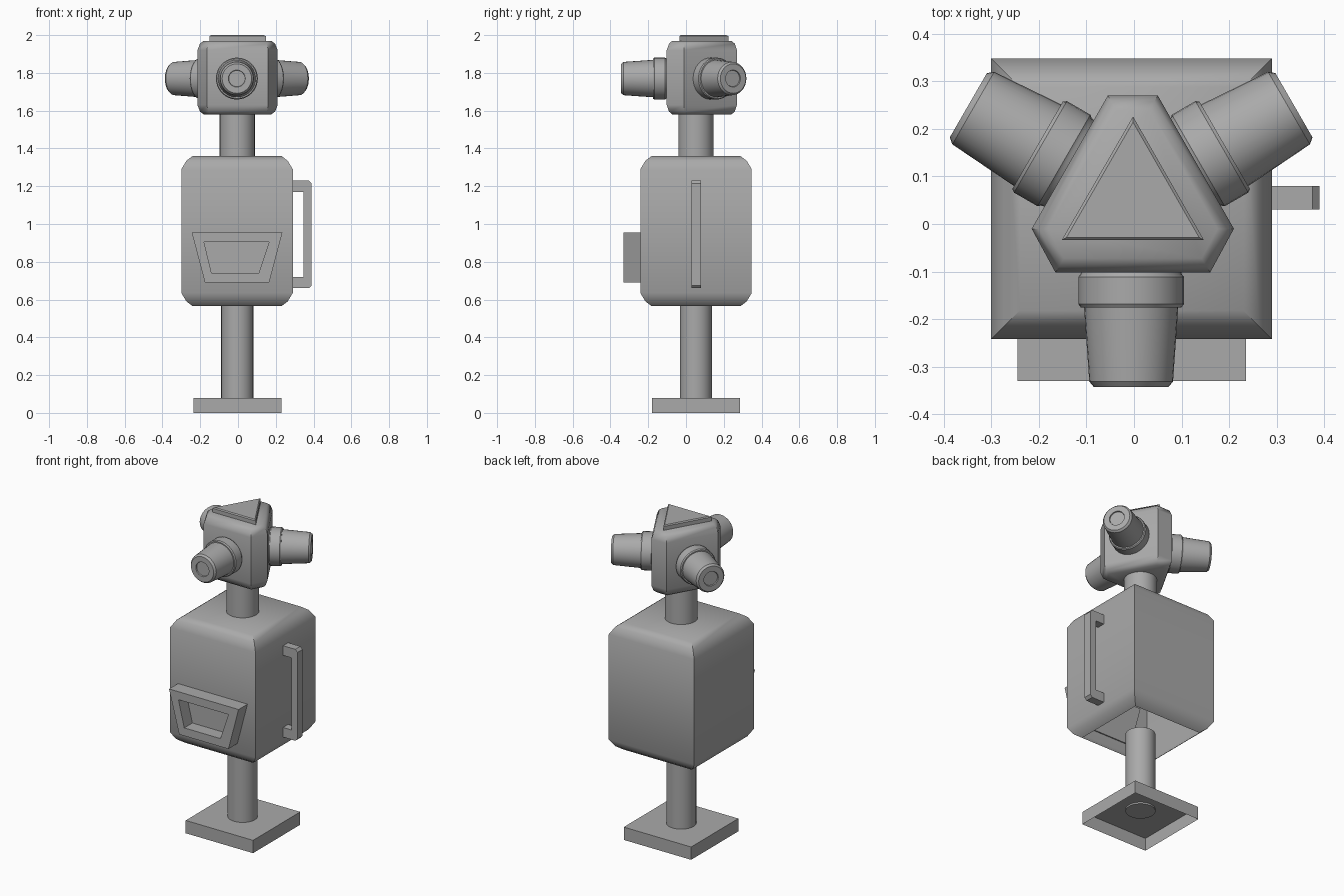
import bpy, bmesh, math
from mathutils import Vector, Matrix

if "Cube" in bpy.data.objects:
    bpy.data.objects.remove(bpy.data.objects["Cube"])

GREY = (0.4, 0.4, 0.4, 1)
grey = bpy.data.materials.new("plain_grey")
grey.use_nodes = True
grey.diffuse_color = GREY
grey.node_tree.nodes["Principled BSDF"].inputs["Base Color"].default_value = GREY


def finish(name, bm, angle=30):
    """Turn a bmesh into a shaded object."""
    bmesh.ops.recalc_face_normals(bm, faces=bm.faces)
    mesh = bpy.data.meshes.new(name)
    bm.to_mesh(mesh)
    bm.free()
    mesh.materials.append(grey)
    obj = bpy.data.objects.new(name, mesh)
    bpy.context.collection.objects.link(obj)
    bpy.ops.object.select_all(action='DESELECT')
    bpy.context.view_layer.objects.active = obj
    obj.select_set(True)
    bpy.ops.object.shade_smooth_by_angle(angle=math.radians(angle))
    return obj


def loft(name, loops, cap_start=True, cap_end=True, angle=30):
    """Skin a list of equal-length point loops."""
    bm = bmesh.new()
    rings = [[bm.verts.new(p) for p in loop] for loop in loops]
    n = len(rings[0])
    for a, b in zip(rings, rings[1:]):
        for i in range(n):
            j = (i + 1) % n
            bm.faces.new((a[i], a[j], b[j], b[i]))
    if cap_start:
        bm.faces.new(rings[0][::-1])
    if cap_end:
        bm.faces.new(rings[-1])
    return finish(name, bm, angle)


def inset(outline, d):
    """Move every side of a counter-clockwise outline inward by d."""
    pts = [Vector(p) for p in outline]
    result = []
    for i, p in enumerate(pts):
        e1 = (p - pts[i - 1]).normalized()
        e2 = (pts[(i + 1) % len(pts)] - p).normalized()
        n1, n2 = Vector((-e1.y, e1.x)), Vector((-e2.y, e2.x))
        result.append(p + (n1 + n2) * d / (1 + n1.dot(n2)))
    return result


def stack(name, outline, levels, **options):
    """Loft an outline upward through (height, inset) levels."""
    loops = [[(p.x, p.y, z) for p in inset(outline, d)] for z, d in levels]
    return loft(name, loops, **options)


def rect(x0, x1, y0, y1):
    return [(x0, y0), (x1, y0), (x1, y1), (x0, y1)]


def lathe(name, profile, matrix, segments=32):
    """Spin (radius, height) pairs round the local z axis."""
    loops = []
    for r, h in profile:
        turn = [math.tau * i / segments for i in range(segments)]
        loops.append([matrix @ Vector((r * math.cos(t), r * math.sin(t), h)) for t in turn])
    return loft(name, loops)


# Base, open underneath, with post and neck
stack("base", rect(-0.235, 0.23, -0.18, 0.285), [(0, 0), (0.08, 0)], cap_start=False)
axis = Matrix.Translation((-0.004, 0.052, 0))
lathe("post", [(0.085, 0.07), (0.085, 0.57)], axis)
lathe("neck", [(0.093, 1.34), (0.093, 1.6)], axis)

# Body with softened top and bottom, open underneath
stack("body", rect(-0.3, 0.29, -0.242, 0.348),
      [(0.565, 0.06), (0.59, 0.027), (0.635, 0),
       (1.29, 0), (1.335, 0.027), (1.36, 0.06)], cap_start=False, angle=45)

# Tapered tray with a recessed opening
outer = [(-0.175, 0.69), (0.165, 0.69), (0.235, 0.955), (-0.245, 0.955)]
inner = [(-0.14, 0.74), (0.11, 0.74), (0.165, 0.905), (-0.18, 0.905)]
steps = [(outer, -0.235), (outer, -0.33), (inner, -0.33), (inner, -0.25)]
loft("tray", [[(x, y, z) for x, z in shape] for shape, y in steps])

# Side handle
side = [(0.28, 0.66), (0.375, 0.66), (0.39, 0.675), (0.39, 1.215), (0.375, 1.23),
        (0.28, 1.23), (0.28, 1.17), (0.347, 1.17), (0.347, 0.72), (0.28, 0.72)]
loft("handle", [[(x, y, z) for x, z in side] for y in (0.03, 0.08)])

# Three-sided head with blunt corners and a triangular cap
head = [(-0.165, -0.102), (0.16, -0.102), (0.21, -0.01),
        (0.05, 0.27), (-0.055, 0.27), (-0.215, -0.01)]
stack("head", head, [(1.58, 0.03), (1.595, 0.012), (1.63, 0),
                     (1.92, 0), (1.955, 0.012), (1.97, 0.03)], angle=45)
stack("head_cap", [(-0.152, -0.034), (0.147, -0.034), (-0.002, 0.226)],
      [(1.965, 0), (1.994, 0), (2.0, 0.006)])

# Three lenses spaced evenly round the head
lens = [(0.1, 0.13), (0.106, 0.157), (0.111, 0.163), (0.111, 0.22), (0.106, 0.227),
        (0.099, 0.227), (0.088, 0.383), (0.078, 0.395), (0.045, 0.395), (0.043, 0.388)]
for name, turn in (("front_lens", 0), ("left_lens", 120), ("right_lens", 240)):
    place = (Matrix.Translation((-0.006, 0.052, 1.77))
             @ Matrix.Rotation(math.radians(turn), 4, 'Z')
             @ Matrix.Rotation(math.radians(90), 4, 'X'))
    lathe(name, lens, place)
